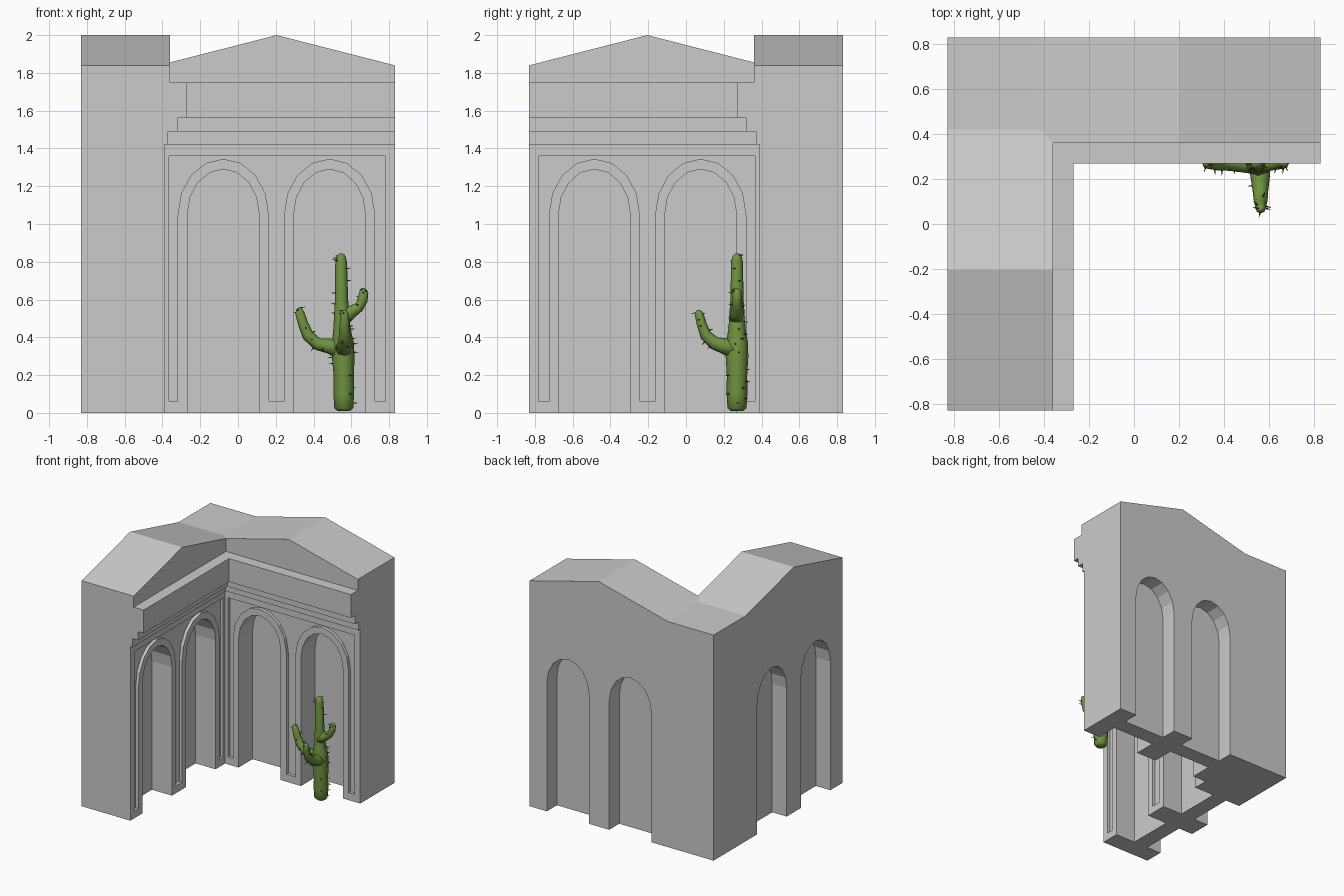
import bpy, bmesh, math, random
from mathutils import Vector, Matrix

if "Cube" in bpy.data.objects:
    bpy.data.objects.remove(bpy.data.objects["Cube"])

random.seed(4)


def new_object(name, bm, color=None):
    bmesh.ops.recalc_face_normals(bm, faces=bm.faces)
    me = bpy.data.meshes.new(name)
    bm.to_mesh(me)
    bm.free()
    ob = bpy.data.objects.new(name, me)
    bpy.context.collection.objects.link(ob)
    if color:
        mat = bpy.data.materials.new(name)
        mat.diffuse_color = (*color, 1)
        mat.use_nodes = True
        mat.node_tree.nodes["Principled BSDF"].inputs["Base Color"].default_value = mat.diffuse_color
        me.materials.append(mat)
    return ob


def loft(bm, rings):
    """Join closed rings of points and cap both ends."""
    vs = [[bm.verts.new(p) for p in r] for r in rings]
    n = len(vs[0])
    for a, b in zip(vs, vs[1:]):
        for i in range(n):
            j = (i + 1) % n
            bm.faces.new((a[i], a[j], b[j], b[i]))
    bm.faces.new(vs[0][::-1])
    bm.faces.new(vs[-1])


def prism(name, outline, y0, y1):
    bm = bmesh.new()
    loft(bm, [[(x, y, z) for x, z in outline] for y in (y0, y1)])
    ob = new_object(name, bm)
    ob.hide_render = True
    return ob


def arch(cx, half, apex, bottom, spring=1.05, seg=8):
    """Arch outline from bottom right over the top to bottom left."""
    pts = [(cx + half, bottom)]
    for i in range(seg + 1):
        a = math.pi * i / seg
        pts.append((cx + half * math.cos(a), spring + (apex - spring) * math.sin(a)))
    return pts + [(cx - half, bottom)]


# One wing: cornice section lofted along x, with a gabled roof line
stations = [(-0.83, 1.84), (-0.42, 1.84), (0.205, 2.0), (0.83, 1.84)]
section = [(0.83, 0), (0.39, 0), (0.39, 1.42), (0.37, 1.42), (0.37, 1.49), (0.32, 1.49),
           (0.32, 1.56), (0.27, 1.56), (0.27, 1.75), (0.36, 1.75)]
bm = bmesh.new()
loft(bm, [[(x, y, z) for y, z in section + [(0.36, top), (0.83, top)]] for x, top in stations])
wing = new_object("arcade_building", bm)

# Cutters: sunken panel around the archivolts, niches on both faces
ARCHES = (0.485, -0.078)
panel = [(-0.365, 0.06), (-0.365, 1.36), (0.78, 1.36), (0.78, 0.06)]
for cx in ARCHES:
    panel += arch(cx, 0.241, 1.345, 0.06)
cutters = [prism("panel_cutter", panel, 0.35, 0.415)]
for cx in ARCHES:
    cutters.append(prism("inner_niche_cutter", arch(cx, 0.19, 1.29, -0.1), 0.34, 0.57))
    cutters.append(prism("outer_niche_cutter", arch(cx, 0.19, 1.29, -0.1), 0.70, 0.9))
for c in cutters:
    m = wing.modifiers.new("cut", 'BOOLEAN')
    m.operation, m.solver, m.object = 'DIFFERENCE', 'EXACT', c

# Mitre the wing on the diagonal and mirror it into the second wing
bpy.context.view_layer.update()
bm = bmesh.new()
bm.from_object(wing, bpy.context.evaluated_depsgraph_get())
bmesh.ops.bisect_plane(bm, geom=bm.verts[:] + bm.edges[:] + bm.faces[:], dist=1e-5,
                       plane_co=(0, 0, 0), plane_no=(1, 1, 0), clear_inner=True)
dup = bmesh.ops.duplicate(bm, geom=bm.verts[:] + bm.edges[:] + bm.faces[:])["geom"]
swap = Matrix(((0, -1, 0, 0), (-1, 0, 0, 0), (0, 0, 1, 0), (0, 0, 0, 1)))
bmesh.ops.transform(bm, matrix=swap, verts=[g for g in dup if isinstance(g, bmesh.types.BMVert)])
bmesh.ops.remove_doubles(bm, verts=bm.verts, dist=1e-4)
bmesh.ops.recalc_face_normals(bm, faces=bm.faces)
wing.modifiers.clear()
bm.to_mesh(wing.data)
bm.free()
for c in cutters:
    bpy.data.objects.remove(c)

# Cactus limbs: octagonal tubes along flat paths (point, radius)
trunk = [((.56, .27, .01), .032), ((.56, .27, .025), .05), ((.56, .27, .1), .055),
         ((.56, .27, .2), .054), ((.557, .27, .3), .06), ((.555, .27, .37), .058),
         ((.55, .27, .45), .045), ((.548, .27, .6), .035), ((.546, .27, .8), .031),
         ((.546, .27, .83), .023), ((.546, .27, .845), .008)]
left_arm = [((.55, .27, .33), .05), ((.48, .27, .355), .04), ((.42, .27, .365), .033),
            ((.37, .27, .41), .031), ((.345, .27, .47), .027), ((.327, .27, .53), .024),
            ((.323, .27, .55), .016), ((.321, .27, .557), .006)]
right_arm = [((.55, .27, .5), .045), ((.6, .27, .535), .034), ((.64, .27, .56), .027),
             ((.661, .27, .595), .025), ((.665, .27, .635), .025),
             ((.665, .27, .652), .016), ((.665, .27, .66), .006)]
front_arm = [((.56, .27, .33), .05), ((.562, .2, .355), .042), ((.563, .15, .37), .035),
             ((.564, .105, .41), .031), ((.564, .083, .47), .026), ((.564, .07, .52), .023),
             ((.564, .067, .537), .016), ((.564, .066, .545), .006)]
body, spines = bmesh.new(), bmesh.new()
for path, normal, count in ((trunk, (0, 1, 0), 26), (left_arm, (0, 1, 0), 10),
                            (right_arm, (0, 1, 0), 7), (front_arm, (1, 0, 0), 9)):
    pts = [Vector(p) for p, r in path]
    n = Vector(normal)
    rings = []
    for i, (p, r) in enumerate(path):
        t = (pts[min(i + 1, len(pts) - 1)] - pts[max(i - 1, 0)]).normalized()
        b = n.cross(t).normalized()
        rings.append([pts[i] + r * (math.cos(k * math.pi / 4) * n + math.sin(k * math.pi / 4) * b)
                      for k in range(8)])
    loft(body, rings)
    # Spines: small cones pointing outward
    for k in range(count):
        f = 1.2 + (len(pts) - 2.6) * (k + .5) / count
        i = int(f)
        c = pts[i].lerp(pts[i + 1], f - i)
        r = path[i][1] + (path[i + 1][1] - path[i][1]) * (f - i)
        t = (pts[i + 1] - pts[i]).normalized()
        a = random.uniform(0, 2 * math.pi)
        d = math.cos(a) * n + math.sin(a) * n.cross(t)
        mat = Matrix.Translation(c + d * (r + .008)) @ d.to_track_quat('Z', 'Y').to_matrix().to_4x4()
        bmesh.ops.create_cone(spines, cap_ends=True, segments=5, radius1=.005, radius2=.001,
                              depth=.028, matrix=mat)
cactus = new_object("cactus", body, (.16, .29, .05))
for p in cactus.data.polygons:
    p.use_smooth = True
new_object("cactus_spines", spines, (.07, .1, .05))
